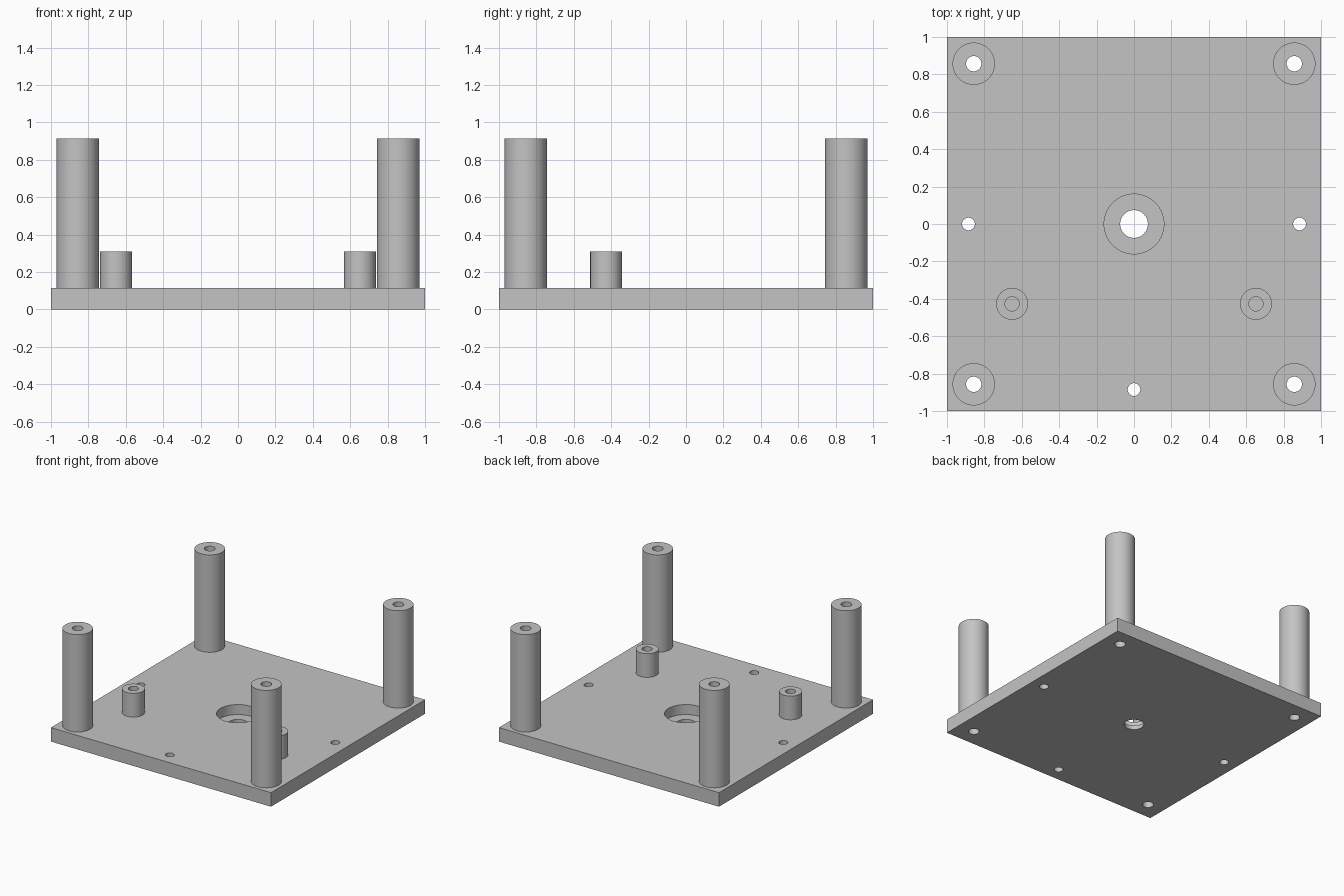
import bpy
import bmesh
from math import pi, cos, sin, radians

PLATE_TOP = 0.115
SEGMENTS = 64

default = bpy.data.objects.get("Cube")
if default:
    bpy.data.objects.remove(default, do_unlink=True)

grey = bpy.data.materials.new("plain_grey")
grey.use_nodes = True
colour = (0.55, 0.55, 0.55, 1)
grey.diffuse_color = colour
grey.node_tree.nodes["Principled BSDF"].inputs["Base Color"].default_value = colour


def smooth(obj):
    bpy.ops.object.select_all(action='DESELECT')
    obj.select_set(True)
    bpy.context.view_layer.objects.active = obj
    bpy.ops.object.shade_smooth_by_angle(angle=radians(30))


def standoff(name, x, y, outer, inner, top):
    """Round tube standing on the plate, turned from a four-point profile."""
    bm = bmesh.new()
    profile = [(outer, PLATE_TOP), (outer, top), (inner, top), (inner, PLATE_TOP)]
    rings = [[bm.verts.new((r * cos(2 * pi * i / SEGMENTS), r * sin(2 * pi * i / SEGMENTS), z))
              for i in range(SEGMENTS)] for r, z in profile]
    for low, high in zip(rings, rings[1:]):
        for i in range(SEGMENTS):
            j = (i + 1) % SEGMENTS
            bm.faces.new((low[i], low[j], high[j], high[i]))
    mesh = bpy.data.meshes.new(name)
    bm.to_mesh(mesh)
    bm.free()
    mesh.materials.append(grey)
    obj = bpy.data.objects.new(name, mesh)
    obj.location = (x, y, 0)
    bpy.context.collection.objects.link(obj)
    smooth(obj)


def drill(target, x, y, radius, floor=-0.1):
    """Cut a round hole from above down to the given floor height."""
    top = PLATE_TOP + 0.1
    bpy.ops.mesh.primitive_cylinder_add(vertices=SEGMENTS, radius=radius, depth=top - floor,
                                        location=(x, y, (top + floor) / 2))
    cutter = bpy.context.object
    cutter.name = "hole_cutter"
    cutter.hide_render = True
    cutter.data.materials.append(grey)
    mod = target.modifiers.new("hole", 'BOOLEAN')
    mod.operation = 'DIFFERENCE'
    mod.solver = 'EXACT'
    mod.object = cutter
    bpy.context.view_layer.objects.active = target
    bpy.ops.object.modifier_apply(modifier=mod.name)
    bpy.data.objects.remove(cutter, do_unlink=True)


# Square base plate
bpy.ops.mesh.primitive_cube_add(size=1, location=(0, 0, PLATE_TOP / 2))
plate = bpy.context.object
plate.name = "base_plate"
plate.scale = (2, 2, PLATE_TOP)
bpy.ops.object.transform_apply(location=True, rotation=False, scale=True)
plate.data.materials.append(grey)

# Central counterbored hole
drill(plate, 0, 0, 0.16, floor=0.033)
drill(plate, 0, 0, 0.074)

# Small holes near three edges
for x, y in ((-0.885, 0), (0.885, 0), (0, -0.885)):
    drill(plate, x, y, 0.034)

# Tall corner posts with bores running through the plate
CORNER, BORE = 0.857, 0.041
for side, sx in (("right", -1), ("left", 1)):
    for end, sy in (("front", -1), ("back", 1)):
        drill(plate, sx * CORNER, sy * CORNER, BORE)
        standoff(f"{end}_{side}_post", sx * CORNER, sy * CORNER, 0.113, BORE, 0.915)
    # Short blind standoff on each side
    standoff(f"{side}_short_standoff", sx * 0.652, -0.427, 0.085, 0.038, 0.31)

smooth(plate)
